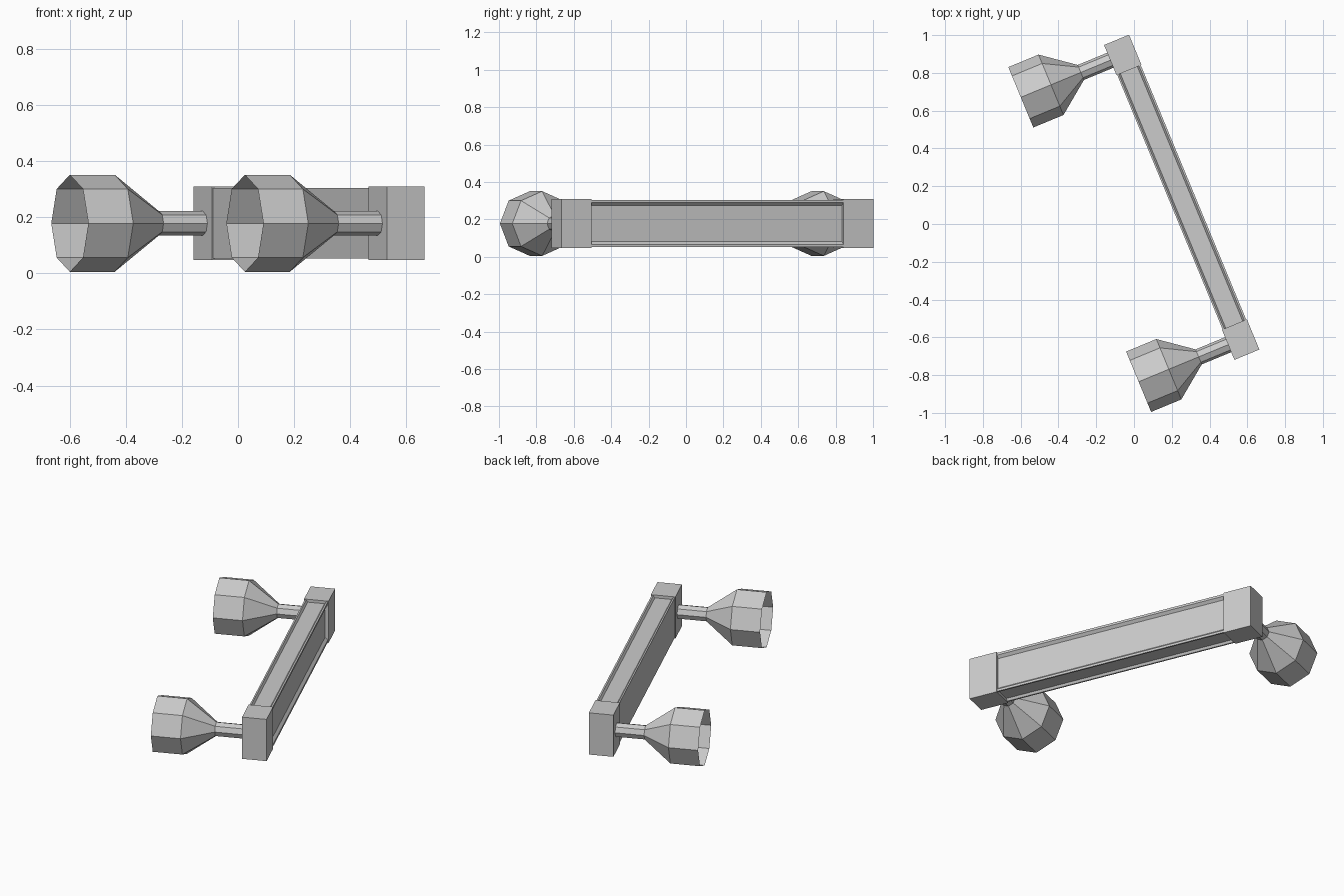
import bpy
import bmesh
import math
from mathutils import Matrix, Vector

cube = bpy.data.objects.get("Cube")
if cube:
    bpy.data.objects.remove(cube, do_unlink=True)

# One plain grey for the whole model
grey = bpy.data.materials.new("plain_grey")
grey.use_nodes = True
colour = (0.6, 0.6, 0.6, 1)
grey.diffuse_color = colour
grey.node_tree.nodes["Principled BSDF"].inputs["Base Color"].default_value = colour

# The piece lies turned about z; local x points outward, local y runs along the bar
TURN = Matrix.Rotation(math.radians(22.5), 4, "Z") @ Matrix.Translation((0, 0.034, 0.178))
HALF_LENGTH = 0.902
BLOCK = 0.173
INNER, OUTER = 0.216, 0.359


def finish(name, bm):
    mesh = bpy.data.meshes.new(name)
    bm.to_mesh(mesh)
    bm.free()
    mesh.materials.append(grey)
    obj = bpy.data.objects.new(name, mesh)
    obj.matrix_world = TURN
    bpy.context.collection.objects.link(obj)
    return obj


def end_block(name, side):
    bm = bmesh.new()
    place = Matrix.Translation(((INNER + OUTER) / 2, side * (HALF_LENGTH - BLOCK / 2), 0))
    size = Matrix.Diagonal((OUTER - INNER, BLOCK, 0.262, 1))
    bmesh.ops.create_cube(bm, size=1, matrix=place @ size)
    finish(name, bm)


def centre_bar():
    # Half section with recessed outer and top panels, mirrored downward
    upper = [(0.339, 0.097), (0.355, 0.112), (0.355, 0.126), (0.345, 0.126),
             (0.335, 0.113), (0.238, 0.113), (0.229, 0.126), (0.22, 0.126)]
    section = upper + [(x, -z) for x, z in reversed(upper)]
    reach = HALF_LENGTH - BLOCK
    bm = bmesh.new()
    face = bm.faces.new([bm.verts.new((x, -reach, z)) for x, z in section])
    moved = bmesh.ops.extrude_face_region(bm, geom=[face])["geom"]
    verts = [v for v in moved if isinstance(v, bmesh.types.BMVert)]
    bmesh.ops.translate(bm, verts=verts, vec=Vector((0, 2 * reach, 0)))
    bmesh.ops.recalc_face_normals(bm, faces=bm.faces)
    finish("centre_bar", bm)


def cup(name, side):
    # Open eight-sided cup narrowing to a stem that enters the block
    rings = [(-0.297, 0.173), (-0.124, 0.173), (0.047, 0.043), (0.225, 0.043)]
    bm = bmesh.new()
    loops = []
    for x, radius in rings:
        angles = [math.tau * i / 8 for i in range(8)]
        loops.append([bm.verts.new((x, side * 0.815 + radius * math.cos(a),
                                    radius * math.sin(a))) for a in angles])
    for near, far in zip(loops, loops[1:]):
        for i in range(8):
            j = (i + 1) % 8
            bm.faces.new((near[j], near[i], far[i], far[j]))
    bmesh.ops.recalc_face_normals(bm, faces=bm.faces)
    finish(name, bm)


centre_bar()
for label, side in (("back", 1), ("front", -1)):
    end_block(label + "_end_block", side)
    cup(label + "_cup", side)
